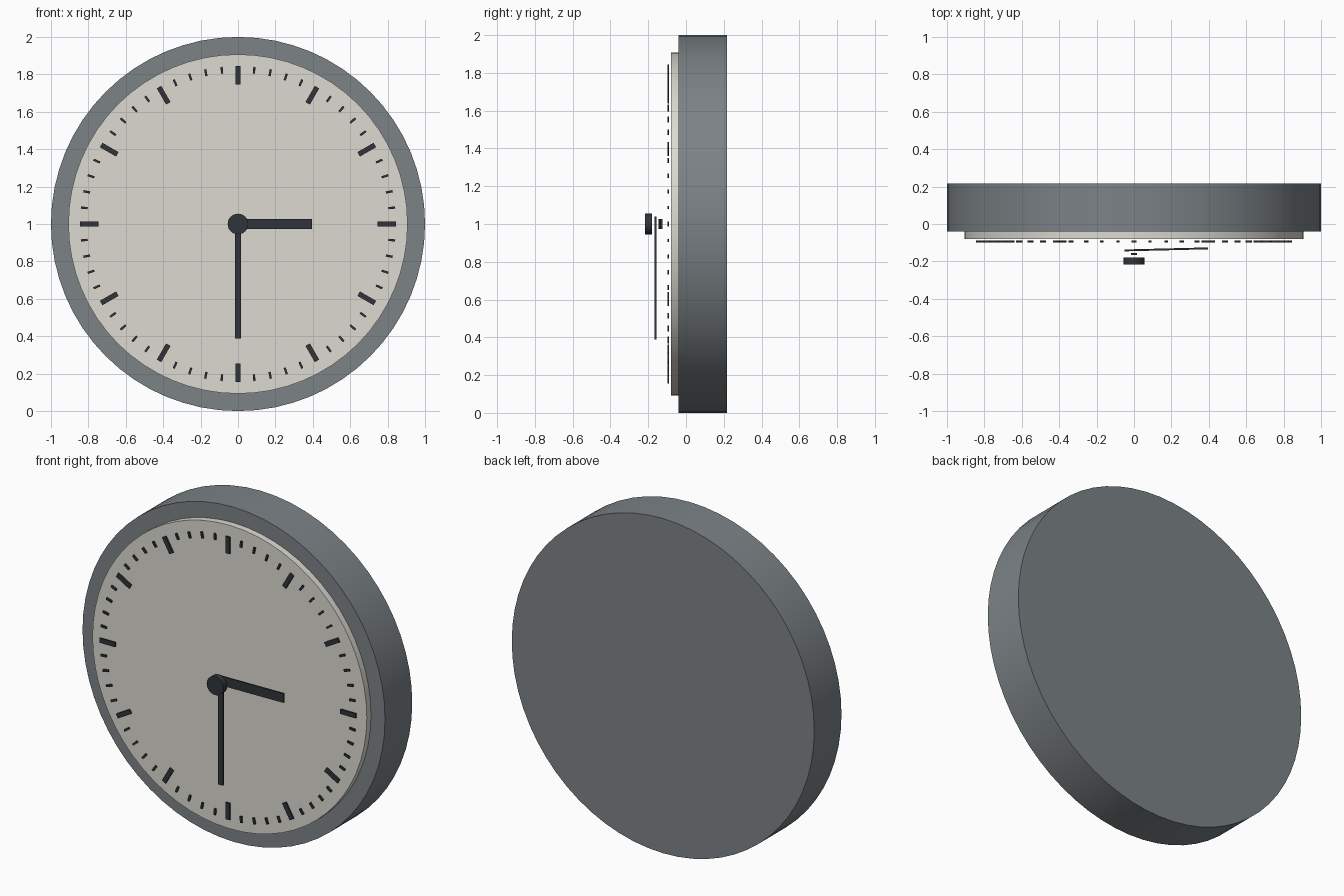
import bpy
from math import radians, pi, sin, cos, atan2
from mathutils import Matrix, Vector

if "Cube" in bpy.data.objects:
    bpy.data.objects.remove(bpy.data.objects["Cube"])


def material(name, rgb):
    m = bpy.data.materials.new(name)
    m.diffuse_color = (*rgb, 1)
    m.use_nodes = True
    m.node_tree.nodes["Principled BSDF"].inputs["Base Color"].default_value = m.diffuse_color
    return m


CASE = material("case_grey", (0.20, 0.225, 0.24))
DIAL = material("dial_cream", (0.72, 0.70, 0.64))
DARK = material("dark", (0.03, 0.036, 0.042))


def disc(name, radius, y0, y1, sides, mat):
    """Cylinder along y, centred on the clock axis."""
    bpy.ops.mesh.primitive_cylinder_add(
        vertices=sides, radius=radius, depth=y1 - y0,
        location=(0, (y0 + y1) / 2, 1), rotation=(pi / 2, 0, 0))
    ob = bpy.context.object
    ob.name = name
    ob.data.materials.append(mat)
    bpy.ops.object.shade_smooth_by_angle(angle=radians(30))
    return ob


def bar(name, r0, r1, width, y, depth, angle, tilt=0.0):
    """Flat bar from radius r0 to r1, turned clockwise from twelve."""
    bpy.ops.mesh.primitive_cube_add(size=1)
    ob = bpy.context.object
    ob.name = name
    ob.data.transform(Matrix.Translation((0, 0, (r0 + r1) / 2))
                      @ Matrix.Diagonal((width, depth, r1 - r0, 1)))
    ob.matrix_world = (Matrix.Translation((0, y, 1))
                       @ Matrix.Rotation(radians(angle), 4, 'Y')
                       @ Matrix.Rotation(tilt, 4, 'X'))
    ob.data.materials.append(DARK)
    return ob


# Case and raised dial
disc("case", 1.0, -0.04, 0.217, 64, CASE)
disc("dial", 0.907, -0.079, -0.04, 64, DIAL)

# Hour and minute marks, floating just in front of the dial
for i in range(60):
    if i % 5 == 0:
        bar(f"hour_mark_{i // 5}", 0.745, 0.845, 0.027, -0.094, 0.01, i * 6)
    else:
        bar(f"minute_mark_{i}", 0.808, 0.845, 0.012, -0.094, 0.01, i * 6)

# Hands: the hour hand leans slightly toward the dial at its tip
bar("hour_hand", -0.05, 0.395, 0.055, -0.140, 0.01, 90, tilt=-atan2(0.011, 0.44))
bar("minute_hand", -0.04, 0.612, 0.032, -0.161, 0.01, 180)

# Centre cap
disc("centre_cap", 0.055, -0.217, -0.18, 32, DARK)
